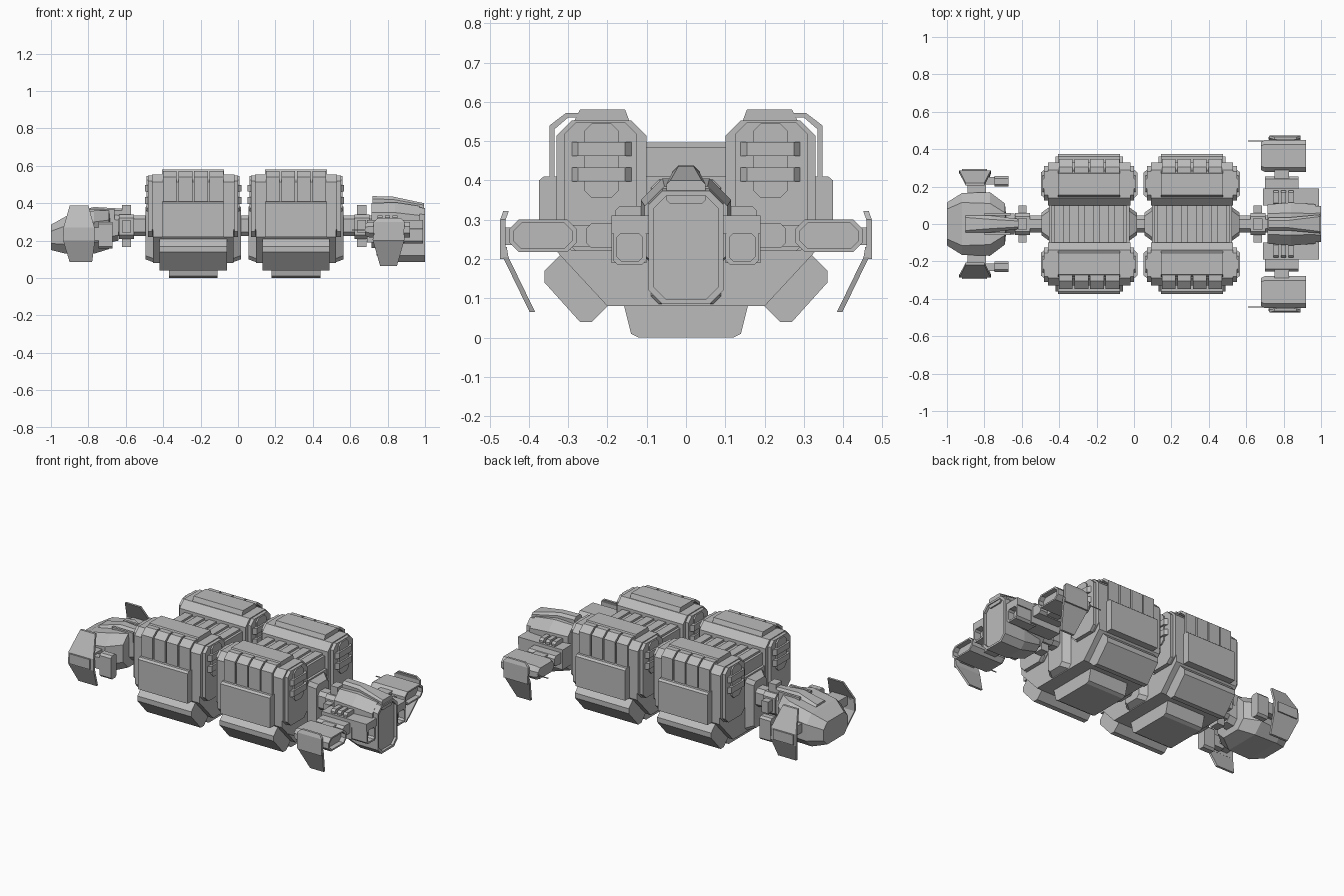
import bpy
import bmesh
from mathutils import Vector

default_cube = bpy.data.objects.get("Cube")
if default_cube:
    bpy.data.objects.remove(default_cube, do_unlink=True)

grey = bpy.data.materials.new("hull_grey")
grey.use_nodes = True
grey_tone = (.5, .5, .5, 1)
grey.diffuse_color = grey_tone
grey.node_tree.nodes["Principled BSDF"].inputs["Base Color"].default_value = grey_tone


def loft(name, rings, mirrored=False):
    """Skin a closed solid through rings of points, optionally repeated across y."""
    bm = bmesh.new()
    loops = [[bm.verts.new(point) for point in ring] for ring in rings]
    count = len(loops[0])
    for near, far in zip(loops, loops[1:]):
        for i in range(count):
            j = (i + 1) % count
            bm.faces.new((near[i], near[j], far[j], far[i]))
    bm.faces.new(reversed(loops[0]))
    bm.faces.new(loops[-1])
    if mirrored:
        copy = bmesh.ops.duplicate(bm, geom=bm.verts[:] + bm.edges[:] + bm.faces[:])
        for item in copy["geom"]:
            if isinstance(item, bmesh.types.BMVert):
                item.co.y *= -1
    bmesh.ops.recalc_face_normals(bm, faces=bm.faces[:])
    mesh = bpy.data.meshes.new(name)
    bm.to_mesh(mesh)
    bm.free()
    mesh.materials.append(grey)
    bpy.context.collection.objects.link(bpy.data.objects.new(name, mesh))


def outline(y, z, cut=0):
    """Rectangle in the y-z plane with its corners cut off."""
    (left, right), (low, high) = y, z
    if not cut:
        return [(left, low), (right, low), (right, high), (left, high)]
    return [(left + cut, low), (right - cut, low), (right, low + cut), (right, high - cut),
            (right - cut, high), (left + cut, high), (left, high - cut), (left, low + cut)]


def station(x, width, z, cut=0, centre=0):
    """Cross-section of a lofted body at one place along its length."""
    return [(x, *point) for point in outline(around(centre, width / 2), z, cut)]


def prism(name, profile, x, mirrored=False, bevel=0):
    """Extrude a y-z profile in x, drawing both ends in by the bevel."""
    start, end = x
    points = [Vector(point) for point in profile]
    stages = [(start, points), (end, points)]
    if bevel:
        middle = sum(points, Vector((0, 0))) / len(points)
        reach = max((point - middle).length for point in points)
        small = [middle.lerp(point, 1 - bevel / reach) for point in points]
        stages = [(start, small), (start + bevel, points), (end - bevel, points), (end, small)]
    loft(name, [[(at, *point) for point in shape] for at, shape in stages], mirrored)


def block(name, x, y, z, cut=0, mirrored=False, bevel=0):
    prism(name, outline(y, z, cut), x, mirrored, bevel)


def around(centre, half):
    return centre - half, centre + half


def symmetric(half_profile):
    return half_profile + [(-y, z) for y, z in reversed(half_profile)]


def vane(name, rows, thickness=.014):
    """Bent fin, mirrored, from rows of middle x, half chord, outer y and height."""
    rings = []
    for middle, chord, y, z in rows:
        front, back = around(middle, chord)
        inner = y - thickness
        rings.append([(front, y, z), (back, y, z), (back, inner, z), (front, inner, z)])
    loft(name, rings, mirrored=True)


hull_profile = symmetric([(.2, .08), (.33, .22), (.33, .37), (.3, .41)])
keel_profile = symmetric([(.12, 0), (.14, .01), (.16, .09)])
plate_profile = [(.2, .08), (.24, .04), (.27, .04), (.36, .14), (.36, .17), (.31, .22)]
panel_profile = [(.3, .22), (.374, .22), (.374, .4), (.362, .41), (.3, .41)]
cap_profile = [(.14, .54), (.29, .54), (.27, .58), (.155, .58)]
strap_bend = [(.335, .53), (.347, .54), (.305, .572), (.27, .572), (.27, .56), (.3, .56)]


def end_details(tag, centre, side):
    """Protruding bulkhead, plates and tapered latches on one end of a module."""
    def at(distance):
        return centre + side * distance

    loft(tag + "_bulkhead", [
        station(at(.18), width=.2, z=(.08, .41), cut=.02),
        station(at(.2), width=.2, z=(.08, .41), cut=.02),
        station(at(.255), width=.12, z=(.1, .38), cut=.02)])
    loft(tag + "_end_plate", [
        station(at(.2), width=.09, z=(.355, .545), cut=.02, centre=.215),
        station(at(.248), width=.09, z=(.355, .545), cut=.02, centre=.215)], mirrored=True)
    for height in (.415, .48):
        heights = around(height, .018)
        loft(tag + "_latch", [
            station(at(.22), width=.155, z=heights, centre=.215),
            station(at(.238), width=.155, z=heights, centre=.215),
            station(at(.258), width=.12, z=heights, centre=.215)], mirrored=True)


def cargo_module(tag, centre):
    # Hull and lower armour
    prism(tag + "_hull", hull_profile, around(centre, .215))
    prism(tag + "_keel", keel_profile, around(centre, .13))
    prism(tag + "_lower_plate", plate_profile, around(centre, .18), mirrored=True)
    prism(tag + "_side_panel", panel_profile, around(centre, .165), mirrored=True)
    # Containers with stepped ends, caps and raised straps
    block(tag + "_container", around(centre, .22), y=(.1, .33), z=(.22, .553),
          cut=.04, mirrored=True)
    block(tag + "_container_end", around(centre, .24), y=(.125, .31), z=(.22, .548),
          cut=.03, mirrored=True)
    prism(tag + "_container_cap", cap_profile, around(centre, .165), mirrored=True)
    for step in (-1.5, -.5, .5, 1.5):
        across = around(centre + step * .083, .037)
        block(tag + "_strap", across, y=(.335, .347), z=(.4, .54), mirrored=True)
        prism(tag + "_strap_bend", strap_bend, across, mirrored=True)
    for side in (-1, 1):
        end_details(tag, centre, side)
    # Ribbed deck between the containers
    block(tag + "_deck", around(centre, .2), y=(-.105, .105), z=(.4, .485))
    for step in range(-2, 3):
        block(tag + "_deck_rib", around(centre + step * .08, .025),
              y=(-.105, .105), z=(.48, .497))


cargo_module("fore", centre=-.24)
cargo_module("aft", centre=.31)

# Couplings along the spine
block("spine", x=(-.7, .75), y=(-.045, .045), z=(.225, .335), cut=.02)
for place in (-.596, .662):
    block("coupling_collar", around(place, .04), y=(-.06, .06), z=(.21, .34), cut=.02)
    block("coupling_bar", around(place, .022), y=(-.1, .1), z=(.24, .31))
    block("coupling_post", around(place, .025), y=(-.03, .03), z=(.165, .39))

# Cockpit body and roof
loft("cockpit", [
    station(x=-1, width=.23, z=(.15, .285), cut=.035),
    station(x=-.92, width=.33, z=(.13, .33), cut=.05),
    station(x=-.77, width=.34, z=(.13, .36), cut=.06),
    station(x=-.69, width=.22, z=(.155, .36), cut=.05),
    station(x=-.685, width=.12, z=(.19, .345), cut=.03),
    station(x=-.64, width=.11, z=(.2, .34), cut=.03)])
loft("cockpit_roof", [
    station(x=-.9, width=.1, z=(.28, .345), cut=.015),
    station(x=-.77, width=.09, z=(.3, .38), cut=.02),
    station(x=-.6, width=.05, z=(.28, .37), cut=.01)])
block("roof_rail", x=(-.8, -.66), y=(.045, .06), z=(.3, .37), mirrored=True)

# Cockpit pylons, thrusters and fins
block("cockpit_pylon", x=(-.89, -.79), y=(.14, .27), z=(.225, .28), mirrored=True)
block("thruster_arm", x=(-.82, -.73), y=(.21, .25), z=(.2, .27), mirrored=True)
block("cockpit_thruster", x=(-.745, -.67), y=(.2, .256), z=(.158, .3),
      cut=.012, mirrored=True)
vane("cockpit_fin", [(-.84, .06, .235, .085), (-.85, .085, .285, .2),
                     (-.85, .083, .285, .27), (-.85, .05, .22, .388)])
block("fin_plate", x=(-.92, -.785), y=(.27, .293), z=(.205, .265), mirrored=True)

# Main engine with a recessed nozzle
loft("engine_nozzle", [
    station(x=.74, width=.16, z=(.12, .4), cut=.03),
    station(x=.86, width=.19, z=(.085, .4), cut=.035),
    station(x=1, width=.19, z=(.085, .373), cut=.035),
    station(x=1, width=.166, z=(.097, .361), cut=.033),
    station(x=.985, width=.166, z=(.097, .361), cut=.033)])
loft("engine_cover", [
    station(x=.715, width=.21, z=(.16, .4), cut=.05),
    station(x=.84, width=.23, z=(.16, .405), cut=.055),
    station(x=.97, width=.21, z=(.16, .385), cut=.05)])
loft("engine_crest", [
    station(x=.72, width=.07, z=(.36, .438), cut=.015),
    station(x=.83, width=.07, z=(.36, .435), cut=.015),
    station(x=.995, width=.1, z=(.34, .4), cut=.01)])

# Engine sides with hollow vents
block("engine_mount", x=(.69, .89), y=(.1, .19), z=(.19, .31), mirrored=True)
block("engine_shoulder", x=(.72, .99), y=(.09, .19), z=(.265, .31), mirrored=True)
loft("engine_vent", [
    station(x=.85, width=.085, z=(.185, .275), cut=.012, centre=.143),
    station(x=.99, width=.085, z=(.185, .275), cut=.012, centre=.143),
    station(x=.99, width=.065, z=(.195, .265), cut=.01, centre=.143),
    station(x=.95, width=.065, z=(.195, .265), cut=.01, centre=.143)], mirrored=True)
block("engine_side_pod", x=(.7, .88), y=(.17, .255), z=(.228, .29),
      cut=.014, mirrored=True)
for place in (.76, .8, .84):
    block("engine_tube", around(place, .013), y=(.1, .18), z=(.3, .335),
          cut=.012, mirrored=True)

# Outboard nacelles with hollow outlets
block("nacelle_arm", x=(.75, .83), y=(.2, .3), z=(.232, .287), mirrored=True)
loft("nacelle", [
    station(x=.68, width=.15, z=(.227, .291), cut=.02, centre=.364),
    station(x=.7, width=.172, z=(.218, .3), cut=.024, centre=.364),
    station(x=.92, width=.172, z=(.218, .3), cut=.024, centre=.364),
    station(x=.92, width=.15, z=(.227, .291), cut=.02, centre=.364),
    station(x=.89, width=.15, z=(.227, .291), cut=.02, centre=.364)], mirrored=True)
block("fin_hub", x=(.76, .86), y=(.44, .468), z=(.235, .28), mirrored=True)
vane("nacelle_upper_fin", [(.807, .08, .473, .2), (.807, .083, .473, .3),
                           (.81, .06, .465, .322)])
vane("nacelle_lower_fin", [(.805, .045, .398, .065), (.805, .085, .466, .205),
                           (.807, .083, .47, .23)])
block("antenna", x=(.61, .7), y=(.442, .446), z=(.255, .26), mirrored=True)
